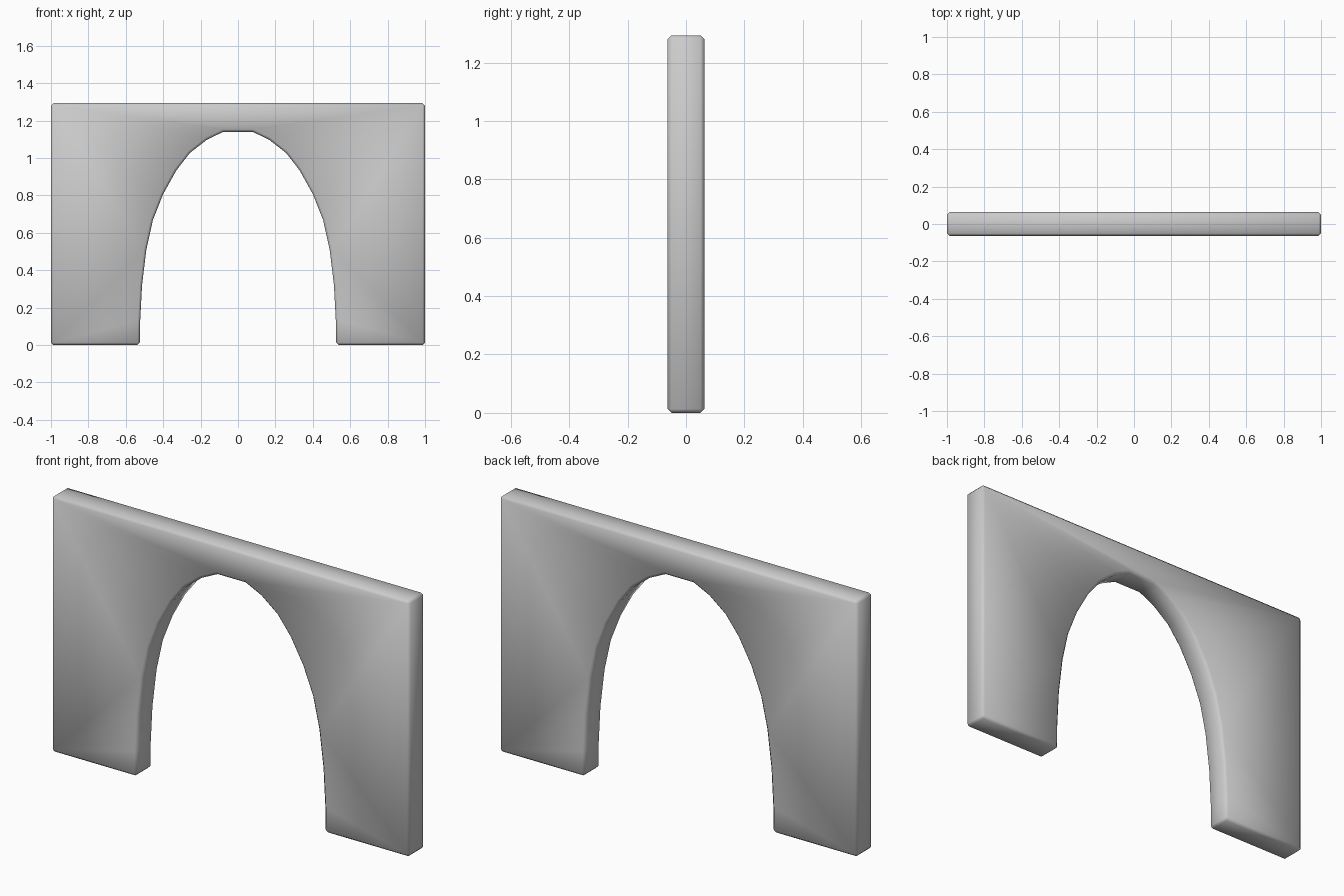
import bpy
import bmesh

if "Cube" in bpy.data.objects:
    bpy.data.objects.remove(bpy.data.objects["Cube"])

HALF_W, HEIGHT, HALF_T, BEVEL = 1.0, 1.293, 0.063, 0.013

# Right half of the arch opening, from floor to crown
arch = [(0.525, 0.0), (0.523, 0.13), (0.513, 0.32), (0.49, 0.51),
        (0.455, 0.668), (0.40, 0.807), (0.33, 0.933), (0.257, 1.027),
        (0.166, 1.098), (0.078, 1.14)]

# Closed wall outline, counter-clockwise seen from the front
outline = [(-HALF_W, 0.0)] + [(-x, z) for x, z in arch]
outline += list(reversed(arch))
outline += [(HALF_W, 0.0), (HALF_W, HEIGHT), (-HALF_W, HEIGHT)]

# Extrude the outline through the wall thickness
bm = bmesh.new()
face = bm.faces.new([bm.verts.new((x, -HALF_T, z)) for x, z in outline])
ext = bmesh.ops.extrude_face_region(bm, geom=[face], use_keep_orig=True)
verts = [v for v in ext["geom"] if isinstance(v, bmesh.types.BMVert)]
bmesh.ops.translate(bm, verts=verts, vec=(0, 2 * HALF_T, 0))
bmesh.ops.recalc_face_normals(bm, faces=bm.faces)

# Chamfer every sharp edge, leaving the arch facets alone
sharp = [e for e in bm.edges if e.calc_face_angle(0) > 1.0]
bmesh.ops.bevel(bm, geom=sharp, offset=BEVEL, offset_type='OFFSET',
                segments=1, profile=0.5, affect='EDGES')
bmesh.ops.triangulate(bm, faces=[f for f in bm.faces if len(f.verts) > 4])
for f in bm.faces:
    f.smooth = True

mesh = bpy.data.meshes.new("arched_wall")
bm.to_mesh(mesh)
bm.free()
wall = bpy.data.objects.new("arched_wall", mesh)
bpy.context.collection.objects.link(wall)
